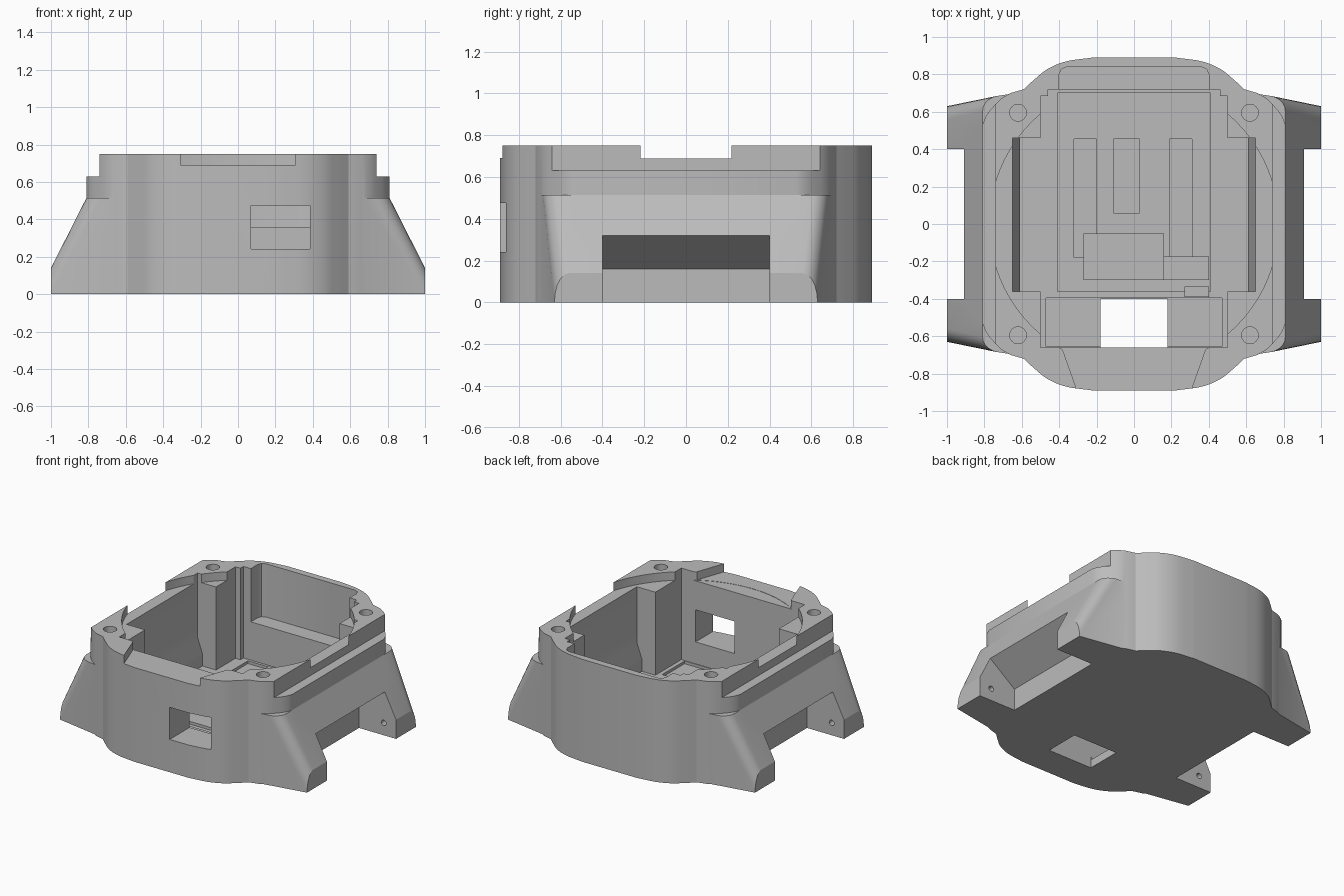
import bpy, bmesh, math
from mathutils import Vector

if "Cube" in bpy.data.objects:
    bpy.data.objects.remove(bpy.data.objects["Cube"], do_unlink=True)

grey = bpy.data.materials.new("plain grey")
grey.use_nodes = True
grey.diffuse_color = (0.5, 0.5, 0.5, 1)
grey.node_tree.nodes["Principled BSDF"].inputs["Base Color"].default_value = (0.5, 0.5, 0.5, 1)


def finish(bm, name):
    bmesh.ops.recalc_face_normals(bm, faces=bm.faces)
    mesh = bpy.data.meshes.new(name)
    bm.to_mesh(mesh)
    bm.free()
    mesh.materials.append(grey)
    obj = bpy.data.objects.new(name, mesh)
    bpy.context.scene.collection.objects.link(obj)
    return obj


def prism(name, pts, a, b, axis="z"):
    """Extrude a 2D outline from a to b along z (xy outline) or y (xz outline)."""
    bm = bmesh.new()
    place = (lambda p, t: (p[0], p[1], t)) if axis == "z" else (lambda p, t: (p[0], t, p[1]))
    low = [bm.verts.new(place(p, a)) for p in pts]
    high = [bm.verts.new(place(p, b)) for p in pts]
    bm.faces.new(low)
    bm.faces.new(high)
    n = len(pts)
    for i in range(n):
        j = (i + 1) % n
        bm.faces.new((low[i], low[j], high[j], high[i]))
    return finish(bm, name)


def box(name, x0, x1, y0, y1, z0, z1):
    return prism(name, [(x0, y0), (x1, y0), (x1, y1), (x0, y1)], z0, z1)


def circle(x, y, r, n=24):
    return [(x + r * math.cos(2 * math.pi * i / n), y + r * math.sin(2 * math.pi * i / n))
            for i in range(n)]


def combine(target, other, operation):
    other.hide_render = True
    mod = target.modifiers.new(operation, "BOOLEAN")
    mod.operation = operation
    mod.solver = "EXACT"
    mod.object = other
    bpy.context.view_layer.objects.active = target
    bpy.ops.object.modifier_apply(modifier=mod.name)
    bpy.data.objects.remove(other, do_unlink=True)


def cut(tool):
    combine(housing, tool, "DIFFERENCE")


def spline(ctrl, steps=5):
    """Catmull-Rom curve through the control points."""
    pts = [Vector(p) for p in ctrl]
    pts = [2 * pts[0] - pts[1]] + pts + [2 * pts[-1] - pts[-2]]
    out = []
    for i in range(1, len(pts) - 2):
        a, b, c, d = pts[i - 1:i + 3]
        for k in range(steps):
            t = k / steps
            out.append(0.5 * (2 * b + (c - a) * t + (2 * a - 5 * b + 4 * c - d) * t ** 2
                              + (3 * b - a - 3 * c + d) * t ** 3))
    return [tuple(p) for p in out] + [ctrl[-1]]


# Housing shell: bulged ends, rounded corners, straight sides
bulge = spline([(0.22, 0.89), (0.36, 0.87), (0.46, 0.83), (0.53, 0.775), (0.59, 0.72)])
corner = spline([(0.66, 0.7), (0.71, 0.67), (0.75, 0.63), (0.79, 0.58), (0.81, 0.53)], 2)
quarter = bulge + corner
half = quarter + [(x, -y) for x, y in reversed(quarter)]
outline = half + [(-x, y) for x, y in reversed(half)]
housing = prism("housing", outline, 0, 0.75)


# Sloped side wings with rounded shoulders
def wing(side):
    profile = [(0.5, 0), (1, 0), (1, 0.14), (0.81, 0.515), (0.5, 0.515)]
    bm = bmesh.new()
    rows = []
    for s in (-1, 1):
        rows.append([bm.verts.new((side * x, s * (0.72 - 0.225 * max(x - 0.6, 0)), z))
                     for x, z in profile])
    for row in rows:
        bm.faces.new(row)
    for i in range(5):
        j = (i + 1) % 5
        bm.faces.new((rows[0][i], rows[0][j], rows[1][j], rows[1][i]))
    bm.edges.ensure_lookup_table()
    shoulder = [bm.edges.get((row[2], row[3])) for row in rows]
    bmesh.ops.bevel(bm, geom=shoulder, offset=0.07, segments=5, affect="EDGES", profile=0.5)
    return finish(bm, "wing")


for side in (-1, 1):
    combine(housing, wing(side), "UNION")

for side in (-1, 1):
    # Step along the upper side, underside groove and its pin holes
    x0, x1 = sorted((side * 0.74, side * 1.2))
    cut(box("side_step_cutter", x0, x1, -1, 1, 0.63, 0.9))
    groove = [(0.7, -0.1), (1.2, -0.1), (1.2, 0.541), (0.7, 0.16)]
    cut(prism("groove_cutter", [(side * x, z) for x, z in groove], -0.4, 0.4, "y"))
    cut(prism("pin_cutter", circle(side * 0.9, 0.09, 0.02, 16), -0.5, 0.5, "y"))
    # Screw holes in the corners
    for end in (-1, 1):
        cut(prism("screw_cutter", circle(side * 0.62, end * 0.595, 0.045), 0.45, 0.9))

# Main cavity, wide middle bay with sloping lower walls, stepped rear pocket
cut(box("cavity_cutter", -0.5, 0.5, -0.66, 0.685, 0.08, 0.9))
cut(box("rear_cavity_cutter", -0.46, 0.46, 0.6, 0.72, 0.08, 0.9))
bay = [(0.61, 0.08), (0.61, 0.17), (0.65, 0.28), (0.65, 0.9)]
cut(prism("bay_cutter", bay + [(-x, z) for x, z in reversed(bay)], -0.36, 0.46, "y"))
pocket = [(0.4, 0.6), (0.4, 0.8), (0.388, 0.828), (0.36, 0.84)]
cut(prism("rear_pocket_cutter", pocket + [(-x, y) for x, y in reversed(pocket)], 0.36, 0.9))

# Round recess for the lid and the front lid notch
cut(prism("lid_recess_cutter", circle(0, 0, 0.772, 96), 0.688, 0.9))
cut(prism("front_notch_cutter", [(-0.4, -0.62), (0.4, -0.62), (0.265, -1), (-0.265, -1)], 0.69, 0.9))

# Floor channel, front window and floor opening
cut(box("channel_cutter", -0.41, 0.41, -0.36, 0.7, 0.06, 0.3))
cut(box("window_cutter", 0.07, 0.385, -1, -0.6, 0.24, 0.475))
cut(box("opening_cutter", -0.18, 0.18, -0.66, -0.4, -0.1, 0.3))
cut(box("front_tray_cutter", -0.47, 0.47, -0.655, -0.395, 0.06, 0.3))

# Shallow floor slots
for x0, x1, y0 in ((-0.32, -0.2, -0.18), (-0.11, 0.03, 0.06), (0.19, 0.31, -0.18)):
    cut(box("slot_cutter", x0, x1, y0, 0.455, 0.04, 0.3))

# Raised pads on the floor
pads = [box("floor_pad", -0.27, 0.16, -0.3, -0.05, 0.05, 0.08),
        box("side_floor_pad", 0.16, 0.4, -0.3, -0.175, 0.05, 0.07),
        box("floor_stop", 0.27, 0.4, -0.39, -0.335, 0.05, 0.1)]
for pad in pads:
    combine(housing, pad, "UNION")

# Single material and smooth curved walls
housing.data.materials.clear()
housing.data.materials.append(grey)
for poly in housing.data.polygons:
    poly.material_index = 0
bpy.ops.object.select_all(action="DESELECT")
housing.select_set(True)
bpy.context.view_layer.objects.active = housing
bpy.ops.object.shade_smooth_by_angle(angle=math.radians(25))
